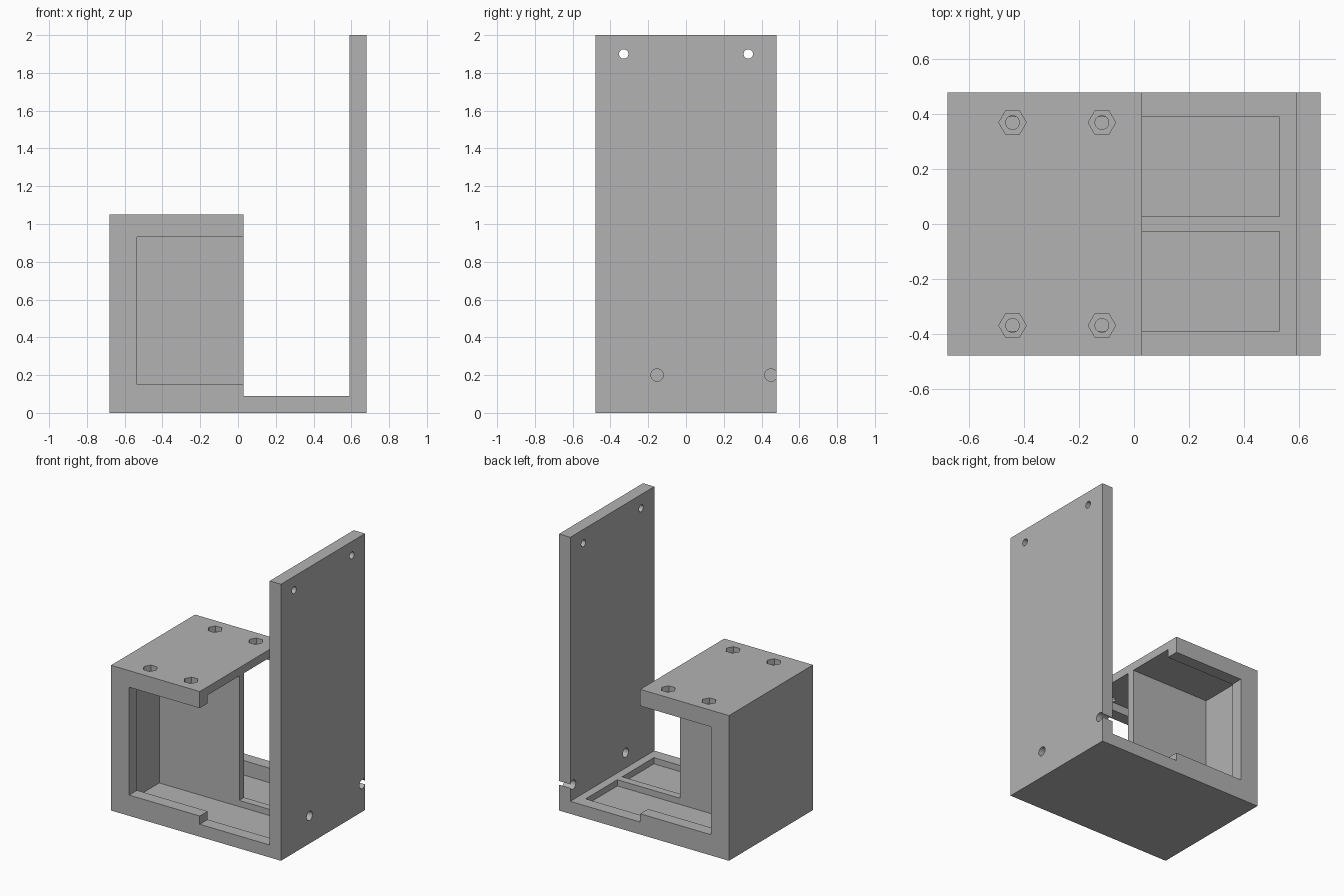
import bpy, bmesh, math
from mathutils import Vector

if "Cube" in bpy.data.objects:
    bpy.data.objects.remove(bpy.data.objects["Cube"], do_unlink=True)

grey = bpy.data.materials.new("plain grey")
grey.use_nodes = True
colour = (0.45, 0.45, 0.45, 1)
grey.diffuse_color = colour
grey.node_tree.nodes["Principled BSDF"].inputs["Base Color"].default_value = colour


def prism(name, points, sweep):
    """Extrude a flat outline along a vector into a closed solid."""
    bm = bmesh.new()
    face = bm.faces.new([bm.verts.new(p) for p in points])
    top = bmesh.ops.extrude_face_region(bm, geom=[face])["geom"]
    moved = [v for v in top if isinstance(v, bmesh.types.BMVert)]
    bmesh.ops.translate(bm, verts=moved, vec=Vector(sweep))
    bmesh.ops.recalc_face_normals(bm, faces=bm.faces)
    mesh = bpy.data.meshes.new(name)
    bm.to_mesh(mesh)
    bm.free()
    mesh.materials.append(grey)
    obj = bpy.data.objects.new(name, mesh)
    bpy.context.collection.objects.link(obj)
    return obj


def block(name, x0, x1, y0, y1, z0, z1):
    outline = [(x0, y0, z0), (x1, y0, z0), (x1, y0, z1), (x0, y0, z1)]
    return prism(name, outline, (0, y1 - y0, 0))


def ring(radius, sides):
    steps = [math.tau * i / sides for i in range(sides)]
    return [(radius * math.cos(a), radius * math.sin(a)) for a in steps]


def wall_hole(y, z, radius):
    return prism("wall_hole", [(0.55, y + a, z + b) for a, b in ring(radius, 32)], (0.2, 0, 0))


def top_hole(x, y, radius, sides, depth):
    outline = [(x + a, y + b, 1.05 - depth) for a, b in ring(radius, sides)]
    return prism("top_hole", outline, (0, 0, depth + 0.05))


# Solid body: housing block, thin floor and tall mounting wall
left, right, step, half = -0.68, 0.68, 0.03, 0.48
profile = [(left, 0), (right, 0), (right, 2), (0.59, 2),
           (0.59, 0.09), (step, 0.09), (step, 1.05), (left, 1.05)]
body = prism("mounting_bracket", [(x, -half, z) for x, z in profile], (0, 2 * half, 0))

cutters = []
for side in (-1, 1):
    # Deep pocket beside the centre divider, running on as a floor recess
    y0, y1 = sorted((side * 0.028, side * 0.39))
    cutters.append(block("pocket", -0.61, 0.53, y0, y1, 0.045, 0.99))
    # Smaller window through the outer rim
    y0, y1 = sorted((side * 0.36, side * 0.55))
    cutters.append(block("rim_window", -0.535, 0.1, y0, y1, 0.15, 0.93))
    # Screw holes with hexagonal nut seats in the top
    for x in (-0.443, -0.117):
        cutters.append(top_hole(x, side * 0.37, 0.05, 6, 0.04))
        cutters.append(top_hole(x, side * 0.37, 0.025, 24, 0.07))
    # Upper wall screw holes
    cutters.append(wall_hole(side * 0.33, 1.9, 0.025))

# Lower wall holes, one breaking out through the back edge
for y in (-0.153, 0.45):
    cutters.append(wall_hole(y, 0.2, 0.033))

for cutter in cutters:
    cutter.hide_render = True
    cut = body.modifiers.new("cut", "BOOLEAN")
    cut.operation = "DIFFERENCE"
    cut.solver = "EXACT"
    cut.object = cutter

# Bake the cuts and drop the helpers
depsgraph = bpy.context.evaluated_depsgraph_get()
baked = bpy.data.meshes.new_from_object(body.evaluated_get(depsgraph))
body.modifiers.clear()
body.data = baked
baked.materials.clear()
baked.materials.append(grey)
for poly in baked.polygons:
    poly.material_index = 0
for cutter in cutters:
    bpy.data.objects.remove(cutter, do_unlink=True)

# Smooth the hole walls only
bpy.context.view_layer.objects.active = body
body.select_set(True)
bpy.ops.object.shade_smooth_by_angle(angle=math.radians(30))
